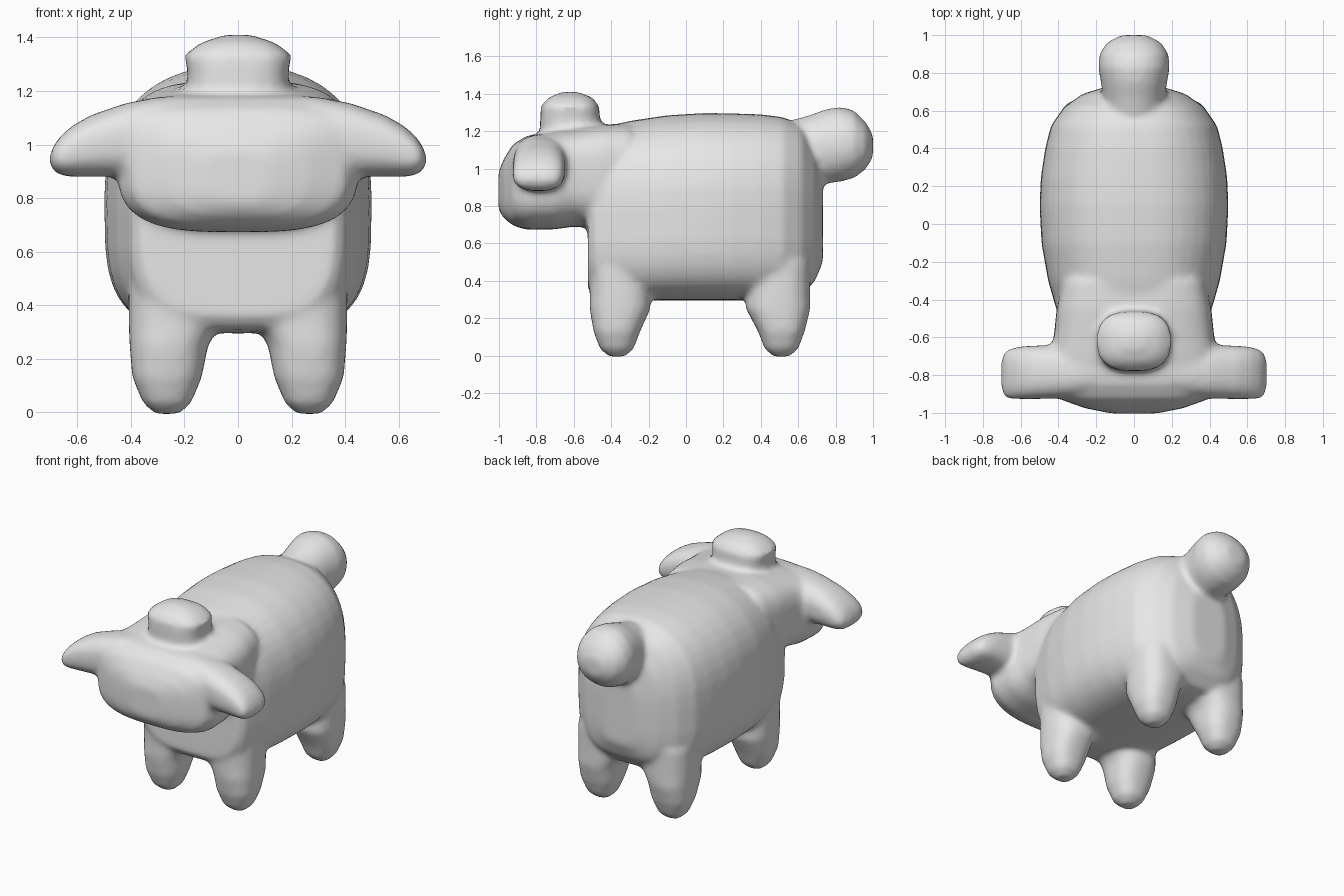
import bpy, bmesh, math

bm = bmesh.new()
N = 40


def loft(sections, axis, n_top=2.6, n_bot=2.6, sx=1):
    """Closed skin over superellipse sections: (pos, a_lo, a_hi, b_lo, b_hi).
    a, b are the other two axes in x, y, z order."""
    rings = []
    for pos, a0, a1, b0, b1 in sections:
        ca, cb, ra, rb = (a0 + a1) / 2, (b0 + b1) / 2, (a1 - a0) / 2, (b1 - b0) / 2
        ring = []
        for i in range(N):
            t = 2 * math.pi * i / N
            c, s = math.cos(t), math.sin(t)
            e = 2 / (n_top if s > 0 else n_bot)
            a = ca + ra * math.copysign(abs(c) ** e, c)
            b = cb + rb * math.copysign(abs(s) ** e, s)
            p = {'x': (pos, a, b), 'y': (a, pos, b), 'z': (a, b, pos)}[axis]
            ring.append(bm.verts.new((sx * p[0], p[1], p[2])))
        rings.append(ring)
    for r, q in zip(rings, rings[1:]):
        for i in range(N):
            j = (i + 1) % N
            bm.faces.new((r[i], r[j], q[j], q[i]))
    bm.faces.new(rings[0])
    bm.faces.new(rings[-1])


def along_y(rows):
    """Rows (y, half width, z low, z high) centred on x = 0."""
    return [(y, -w, w, lo, hi) for y, w, lo, hi in rows]


# Body
loft(along_y([(-.525, .36, .36, 1.16), (-.49, .40, .31, 1.21), (-.3, .455, .295, 1.255),
              (-.1, .49, .295, 1.285), (.1, .50, .295, 1.297), (.25, .493, .295, 1.295),
              (.4, .47, .295, 1.29), (.52, .44, .30, 1.275), (.62, .37, .32, 1.23),
              (.69, .27, .40, 1.12), (.732, .13, .5, .98)]), 'y', 2.4, 3.6)

# Head
loft(along_y([(-1.003, .12, .78, .98), (-.975, .26, .735, 1.05), (-.925, .40, .695, 1.13),
              (-.85, .45, .672, 1.175), (-.7, .45, .675, 1.2), (-.6, .425, .69, 1.215),
              (-.45, .41, .68, 1.235), (-.3, .38, .68, 1.24)]), 'y', 3.6, 3.1)

# Tail
loft(along_y([(.5, .15, .93, 1.24), (.66, .162, .925, 1.285), (.75, .175, .92, 1.318),
              (.83, .19, .93, 1.33), (.9, .182, .95, 1.31), (.96, .145, .995, 1.25),
              (1.0, .07, 1.06, 1.18)]), 'y', 2.1, 2.1)

# Topknot
loft([(1.1, -.19, .19, -.78, -.46), (1.27, -.188, .188, -.78, -.46),
      (1.335, -.2, .2, -.775, -.465), (1.38, -.14, .14, -.735, -.5),
      (1.41, -.05, .05, -.66, -.58)], 'z', 2.7, 2.7)

for sx in (-1, 1):
    # Ears
    loft([(.2, -.9, -.64, .88, 1.185), (.3, -.92, -.64, .88, 1.178), (.42, -.925, -.64, .88, 1.155),
          (.55, -.927, -.645, .88, 1.11), (.62, -.927, -.65, .88, 1.07),
          (.665, -.925, -.665, .885, 1.03), (.692, -.91, -.685, .905, .99),
          (.703, -.86, -.73, .925, .96)], 'x', 2.6, 2.6, sx)
    # Legs: foot centre, then y range at the knee
    for cy, y0, y1 in ((-.37, -.515, -.19), (.51, .32, .665)):
        loft([(-.006, .22, .31, cy - .04, cy + .04), (.035, .175, .355, cy - .09, cy + .09),
              (.13, .135, .395, cy - .125, cy + .125), (.25, .112, .405, y0, y1),
              (.32, .07, .408, y0, y1), (.5, .06, .41, y0 - .005, y1)],
             'z', 2.5, 2.5, sx)

bmesh.ops.recalc_face_normals(bm, faces=bm.faces)
mesh = bpy.data.meshes.new("animal_body")
bm.to_mesh(mesh)
bm.free()
body = bpy.data.objects.new("animal_body", mesh)
bpy.context.collection.objects.link(body)

grey = bpy.data.materials.new("plain_grey")
grey.diffuse_color = (.8, .8, .8, 1)
mesh.materials.append(grey)

# Blend all parts into one smooth skin
rm = body.modifiers.new("blend", 'REMESH')
rm.mode = 'VOXEL'
rm.voxel_size = .018
rm.use_smooth_shade = True
sm = body.modifiers.new("soften", 'SMOOTH')
sm.factor = .5
sm.iterations = 8
